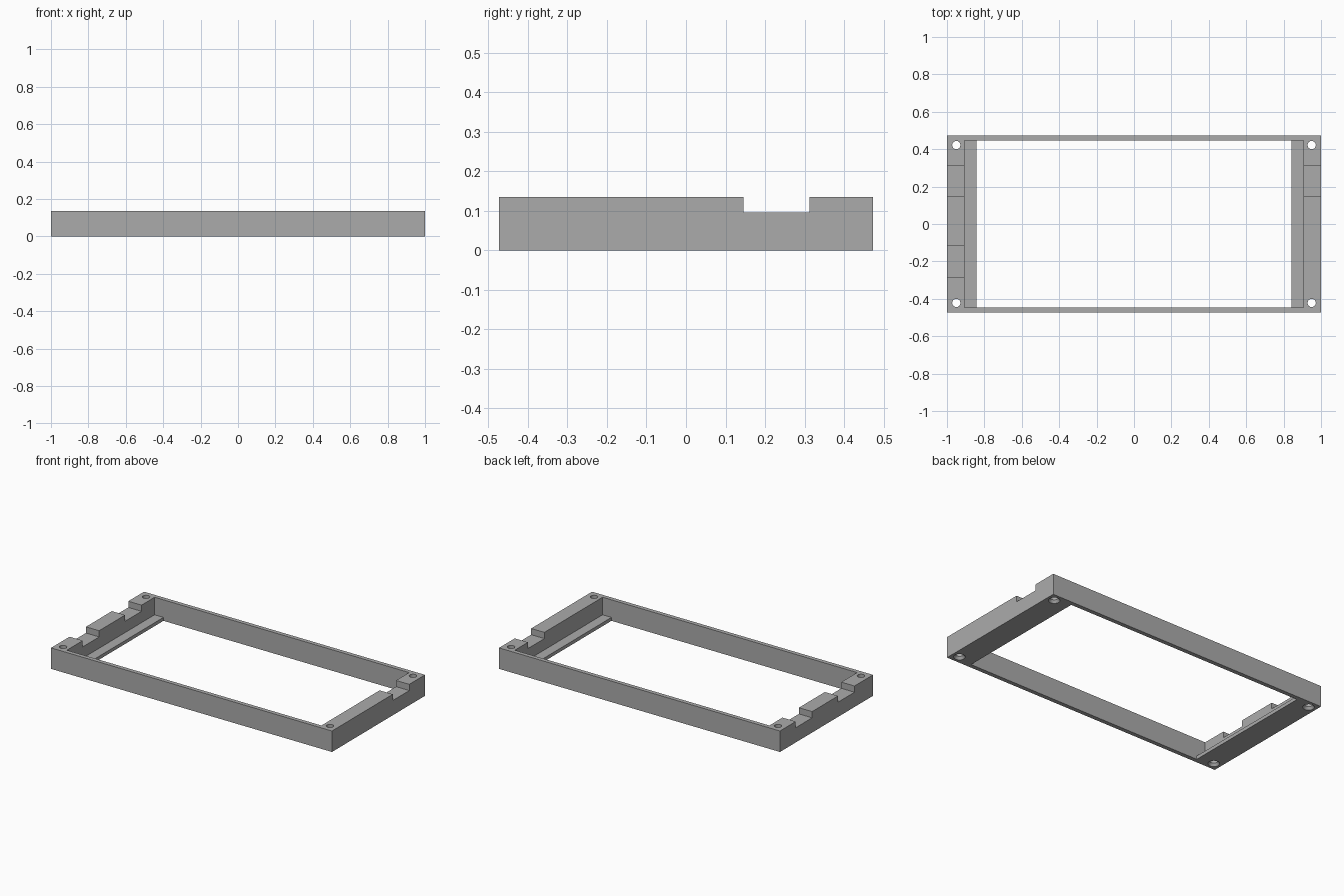
import bpy
import bmesh
from mathutils import Matrix, Vector

if "Cube" in bpy.data.objects:
    bpy.data.objects.remove(bpy.data.objects["Cube"])

W, D, H = 1.0, 0.473, 0.135       # half width, half depth, height
IN_Y = 0.446                      # inner face of the long walls
WALL_X, LEDGE_X = 0.906, 0.843    # inner faces of end walls and ledges
LEDGE_H, NOTCH_Z = 0.022, 0.095

grey = bpy.data.materials.new("plain grey")
grey.diffuse_color = (0.41, 0.41, 0.41, 1)
grey.use_nodes = True
grey.node_tree.nodes["Principled BSDF"].inputs["Base Color"].default_value = grey.diffuse_color


def make_object(name, bm):
    mesh = bpy.data.meshes.new(name)
    bm.to_mesh(mesh)
    bm.free()
    mesh.materials.append(grey)
    obj = bpy.data.objects.new(name, mesh)
    bpy.context.collection.objects.link(obj)
    return obj


def box(name, lo, hi):
    lo, hi = Vector(lo), Vector(hi)
    bm = bmesh.new()
    bmesh.ops.create_cube(bm, size=1, matrix=Matrix.Translation((lo + hi) / 2)
                          @ Matrix.Diagonal((*(hi - lo), 1)))
    return make_object(name, bm)


def cone(name, x, y, z0, z1, r0, r1):
    bm = bmesh.new()
    bmesh.ops.create_cone(bm, cap_ends=True, segments=32, radius1=r0, radius2=r1,
                          depth=z1 - z0,
                          matrix=Matrix.Translation((x, y, (z0 + z1) / 2)))
    return make_object(name, bm)


# Solid block that becomes the frame
frame = box("frame", (-W, -D, 0), (W, D, H))

# Upper pocket down to the ledges, then the through opening
cutters = [
    box("pocket_cutter", (-WALL_X, -IN_Y, LEDGE_H), (WALL_X, IN_Y, H + 0.1)),
    box("opening_cutter", (-LEDGE_X, -IN_Y, -0.1), (LEDGE_X, IN_Y, H + 0.1)),
]

# Notches in the end walls: two on the left, one on the right
for side, y0, y1 in ((-1, 0.146, 0.313), (-1, -0.285, -0.118), (1, 0.146, 0.313)):
    xs = sorted((side * (WALL_X - 0.03), side * (W + 0.05)))
    cutters.append(box("notch_cutter", (xs[0], y0, NOTCH_Z), (xs[1], y1, H + 0.1)))

# Corner screw holes, countersunk from below
for x in (-0.95, 0.95):
    for y in (-0.422, 0.422):
        cutters.append(cone("screw_hole_cutter", x, y, -0.1, H + 0.1, 0.022, 0.022))
        cutters.append(cone("countersink_cutter", x, y, -0.01, 0.022, 0.041, 0.018))

for cutter in cutters:
    cutter.hide_render = True
    mod = frame.modifiers.new(cutter.name, 'BOOLEAN')
    mod.operation = 'DIFFERENCE'
    mod.solver = 'EXACT'
    mod.object = cutter

# Bake the cuts and remove the helpers
bpy.context.view_layer.update()
depsgraph = bpy.context.evaluated_depsgraph_get()
baked = bpy.data.meshes.new_from_object(frame.evaluated_get(depsgraph))
frame.modifiers.clear()
frame.data = baked
for cutter in cutters:
    bpy.data.objects.remove(cutter)

# Smooth hole walls, sharp edges elsewhere
bpy.context.view_layer.objects.active = frame
frame.select_set(True)
bpy.ops.object.shade_smooth_by_angle(angle=0.5)
